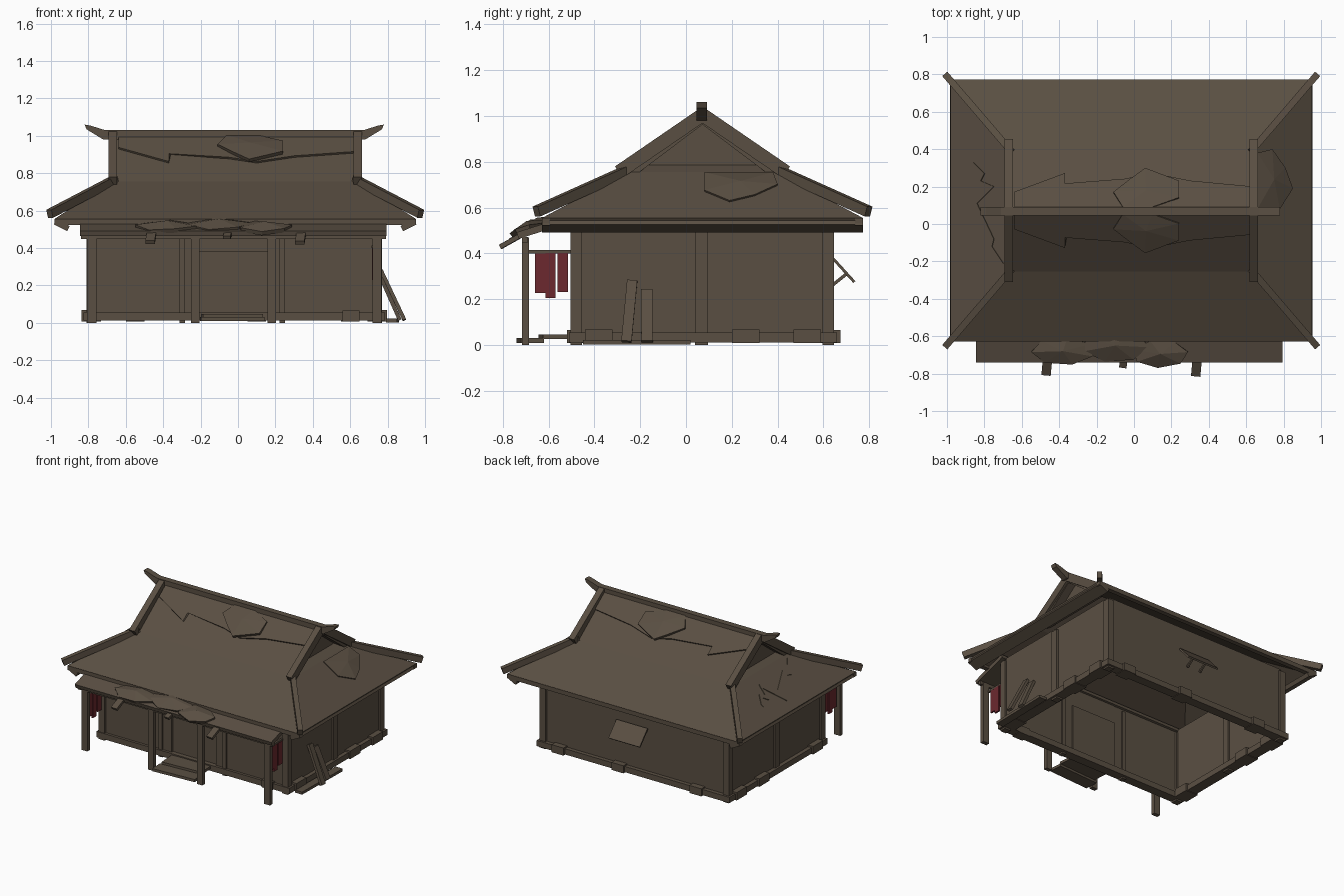
import bpy, bmesh, math
from mathutils import Vector

if "Cube" in bpy.data.objects:
    bpy.data.objects.remove(bpy.data.objects["Cube"])

def mat(name, c):
    m = bpy.data.materials.new(name)
    m.diffuse_color = (*c, 1)
    m.use_nodes = True
    m.node_tree.nodes["Principled BSDF"].inputs["Base Color"].default_value = m.diffuse_color
    return m

WOOD = mat("weathered_brown", (0.102, 0.078, 0.055))
RED = mat("faded_red", (0.15, 0.022, 0.028))

def make(name, verts, faces, m=WOOD, thick=0, up=False):
    bm = bmesh.new()
    vs = [bm.verts.new(v) for v in verts]
    for f in faces:
        bm.faces.new([vs[i] for i in f])
    bm.normal_update()
    if up:  # open sheets face the sky
        for f in bm.faces:
            if f.normal.z < 0:
                f.normal_flip()
    else:
        bmesh.ops.recalc_face_normals(bm, faces=bm.faces)
    me = bpy.data.meshes.new(name)
    bm.to_mesh(me)
    bm.free()
    me.materials.append(m)
    ob = bpy.data.objects.new(name, me)
    bpy.context.collection.objects.link(ob)
    if thick:
        s = ob.modifiers.new("thickness", 'SOLIDIFY')
        s.thickness, s.offset = thick, -1
    return ob

CUBE = [(0, 1, 3, 2), (4, 6, 7, 5), (0, 4, 5, 1), (2, 3, 7, 6), (0, 2, 6, 4), (1, 5, 7, 3)]

def box(name, x, y, z, m=WOOD):
    return make(name, [(a, b, c) for a in x for b in y for c in z], CUBE, m)

def beam(name, p, q, w, h, m=WOOD, up=(0, 0, 1)):
    p, q = Vector(p), Vector(q)
    d = (q - p).normalized()
    s = d.cross(Vector(up)).normalized()
    u = s.cross(d)
    return make(name, [e + s * a * w / 2 + u * b * h / 2 for e in (p, q) for a in (-1, 1) for b in (-1, 1)], CUBE, m)

def fan(name, pts, bump, thick):
    """Raised polygon sheet with its centre lifted."""
    c = sum((Vector(p) for p in pts), Vector()) / len(pts) + Vector((0, 0, bump))
    n = len(pts)
    return make(name, [*pts, c], [(i, (i + 1) % n, n) for i in range(n)], WOOD, thick, True)

CX, CY = -0.015, 0.072          # house centre
EX, EY, EZ = 0.967, 0.70, 0.555   # eaves
GX, GY, GZ = 0.66, 0.325, 0.755   # foot of the gable
RZ = 1.0                          # ridge height

def roof_z(y):
    d = abs(y - CY)
    return RZ - d * (RZ - GZ) / GY if d < GY else GZ - (d - GY) * (GZ - EZ) / (EY - GY)

def hip_z(x):
    return EZ + (EX - abs(x - CX)) * (GZ - EZ) / (EX - GX)

# Hip-and-gable roof shell
for s, n in ((-1, "front"), (1, "back")):
    P = lambda x, y, z: (CX + x, CY + s * y, z)
    make(n + "_roof_slope",
         [P(-EX, EY, EZ), P(EX, EY, EZ), P(-GX, GY, GZ), P(GX, GY, GZ), P(-GX, 0, RZ), P(GX, 0, RZ)],
         [(0, 1, 3, 2), (2, 3, 5, 4)], WOOD, 0.03, True)
    box(n + "_eave_board", (CX - EX, CX + EX), sorted((CY + s * (EY - 0.035), CY + s * EY)), (0.522, 0.553))
for s, n in ((-1, "left"), (1, "right")):
    P = lambda x, y, z: (CX + s * x, CY + y, z)
    make(n + "_roof_hip",
         [P(EX, -EY, EZ), P(EX, EY, EZ), P(GX, GY, GZ), P(GX, -GY, GZ), P(0.60, GY - .04, .785), P(0.60, -GY + .04, .785)],
         [(0, 1, 2, 3), (3, 2, 4, 5)], WOOD, 0.03, True)
    beam(n + "_eave_board", P(EX - .04, -EY, .522), P(EX - .04, EY, .522), 0.08, 0.03, up=(-s * .5, 0, 1))
    make(n + "_gable_wall", [P(.6, -GY + .04, .77), P(.6, GY - .04, .77), P(.6, 0, RZ - .02)], [(0, 1, 2)], WOOD, 0.01)
    for t in (-1, 1):
        # Barge boards and corner ridges
        beam(n + "_barge_board", P(GX - .005, t * .365, .755), P(GX - .005, 0, RZ + .005), 0.046, 0.06)
        beam(n + "_corner_ridge", P(GX - .02, t * (GY - .01), GZ + .012), P(EX + .025, t * (EY + .025), EZ + .028), 0.036, 0.045)

# Ridge beam with upturned ends
prof = [(-.80, 1.06), (-.77, 1.055), (-.69, 1.03), (.69, 1.03), (.77, 1.055), (.80, 1.06), (.79, 1.035), (.70, .98), (-.70, .98), (-.79, 1.035)]
nv = len(prof)
make("ridge_beam", [(x - .02, y, z) for y in (.046, .092) for x, z in prof],
     [tuple(range(nv)), tuple(range(nv, 2 * nv))] + [(i, (i + 1) % nv, nv + (i + 1) % nv, nv + i) for i in range(nv)])

# Ragged ridge covering and sagging patch on each slope
edge = [(-.64, .10), (-.37, .20), (-.37, .145), (-.05, .17), (.1, .20), (.3, .16), (.62, .13)]
hexa = [(-.11, .10), (-.02, .17), (.06, .228), (.24, .16), (.24, .07), (.1, .02), (-.06, .02)]
for s, n in ((-1, "front"), (1, "back")):
    top = [(x, CY, RZ + .014) for x, d in edge]
    low = [(x, CY + s * d, roof_z(CY + s * d) + .014) for x, d in edge]
    make(n + "_ragged_ridge_cover", top + low, [(i, i + 1, i + 8, i + 7) for i in range(6)], WOOD, 0.012, True)
    fan(n + "_ridge_patch", [(x, CY + s * d, roof_z(CY + s * d) + .018 + .13 * d) for x, d in hexa], .015, .02)

# Hip patches: bulge on the right, ragged strip on the left
fan("right_hip_patch", [(x, y, hip_z(x) + .01) for x, y in
    ((.66, .08), (.66, .38), (.74, .40), (.81, .30), (.85, .19), (.78, .08))], .02, .012)
a = [(-.88, .33), (-.83, .27), (-.86, .24), (-.78, .20), (-.92, .11), (-.79, -.08), (-.80, -.12), (-.72, -.21)]
b = [(-.86, .33), (-.80, .27), (-.82, .23), (-.75, .20), (-.84, .11), (-.75, -.08), (-.76, -.12), (-.70, -.21)]
make("left_hip_ragged_strip", [(x, y, hip_z(x) + .006) for x, y in a + b],
     [(i, i + 1, i + 9, i + 8) for i in range(7)], WOOD, .006, True)

# Walls
X0, X1, Y0, Y1 = -.785, .745, -.48, .62
box("back_wall", (X0, X1), (Y1 - .01, Y1 + .01), (.02, .56))
box("left_wall", (X0 - .01, X0 + .01), (Y0, Y1), (.02, .56))
box("right_wall", (X1 - .01, X1 + .01), (Y0, Y1), (.02, .56))
box("front_wall_left", (X0, -.21), (Y0 - .01, Y0 + .01), (.02, .56))
box("front_wall_right", (.16, X1), (Y0 - .01, Y0 + .01), (.02, .56))
box("front_lintel", (-.21, .16), (Y0 - .012, Y0 + .012), (.41, .56))
box("door", (-.21, .16), (Y0 + .005, Y0 + .02), (.03, .38))
box("door_rail", (-.21, .16), (Y0 - .01, Y0 + .02), (.38, .41))

# Wall posts
for x in (X0, X1):
    for y in (Y0, Y1):
        box("corner_post", (x - .025, x + .025), (y - .025, y + .025), (0, .54))
    box("side_post", (x - .025, x + .025), (.04, .095), (0, .54))
for x in (-.298, .236):
    box("door_post", (x - .015, x + .015), (Y0 - .02, Y0 + .02), (0, .53))

# Sills and footing stones
for y in (Y0, Y1):
    box("long_sill", (X0 - .04, X1 + .04), (y - .03, y + .04), (.012, .055))
for x in (X0, X1):
    box("side_sill", (x - .04, x + .04), (Y0, Y1 + .03), (.012, .055))
for y in (-.38, .26, .53):
    for s, x in ((-1, X0), (1, X1)):
        box("footing_stone", (x - .052, x + .052), (y - .06, y + .06), (.008, .068))
for x in (-.55, .1, .6):
    box("footing_stone", (x - .05, x + .05), (Y1 - .045, Y1 + .055), (.008, .065))
box("footing_stone", (.56, .65), (Y0 - .04, Y0 + .04), (.008, .065))

# Porch roof, posts and beam
beam("porch_roof", (CX - .01, -.735, .478), (CX - .01, -.46, .565), 1.64, 0.03)
for x in (-.782, -.23, .178, .743):
    box("porch_post", (x - .02 if abs(x) < .5 else x - .025, x + .025), (-.716, -.686), (0, .47))
box("porch_beam", (-.84, .79), (-.715, -.69), (.448, .472))

def pz(x, y, up):
    return (x, y, .495 + (y + .735) * .316 + up)

# Broken thatch on the porch roof
for cx, cy, rx, ry in ((-.38, -.68, .17, .075), (-.10, -.65, .18, .09), (.14, -.695, .15, .075)):
    fan("porch_thatch_clump", [pz(cx + rx * math.cos(k * math.tau / 7 + cx), cy + ry * math.sin(k * math.tau / 7 + cx),
        .004 if k % 2 else .014) for k in range(7)], .025, .025)
for x, w, l in ((-.46, .05, .07), (-.05, .04, .03), (.34, .05, .075)):
    beam("hanging_slat", (x, -.70, .49), (x - .01, -.735 - l, .475 - l * .62), w, .02)

# Red hanging cloths on rods at both porch ends
for x in (-.79, .722):
    beam("cloth_rod", (x, -.70, .407), (x, -.49, .407), .014, .014)
    for i, (y0, y1, z0) in enumerate(((-.66, -.61, .228), (-.613, -.57, .205), (-.56, -.515, .232))):
        box("red_cloth", (x - .006 + i * .002, x + .006 + i * .002), (y0, y1), (z0, .402), RED)

# Loose step boards and ground boards
beam("lower_step", (-.2, -.69, .02), (.14, -.67, .02), .10, .02)
beam("upper_step", (-.19, -.58, .037), (.13, -.56, .037), .13, .02)
beam("fallen_board", (.82, -.45, .012), (.83, .02, .012), .06, .02)

# Planks leaning on the right wall
beam("leaning_plank", (.89, -.26, .015), (.765, -.235, .28), .045, .02, up=(1, 0, .4))
beam("leaning_plank", (.865, -.17, .015), (.765, -.172, .24), .05, .02, up=(1, 0, .4))

# Propped shutter on the back wall
beam("back_shutter", (0, .64, .38), (0, .735, .275), .26, .012)
beam("shutter_prop", (-.05, .64, .262), (-.05, .70, .31), .014, .014)
beam("shutter_prop", (.06, .64, .262), (.06, .70, .31), .014, .014)

# Small slat on the front wall
box("wall_slat", (.44, .55), (Y0 - .016, Y0), (.345, .36))
